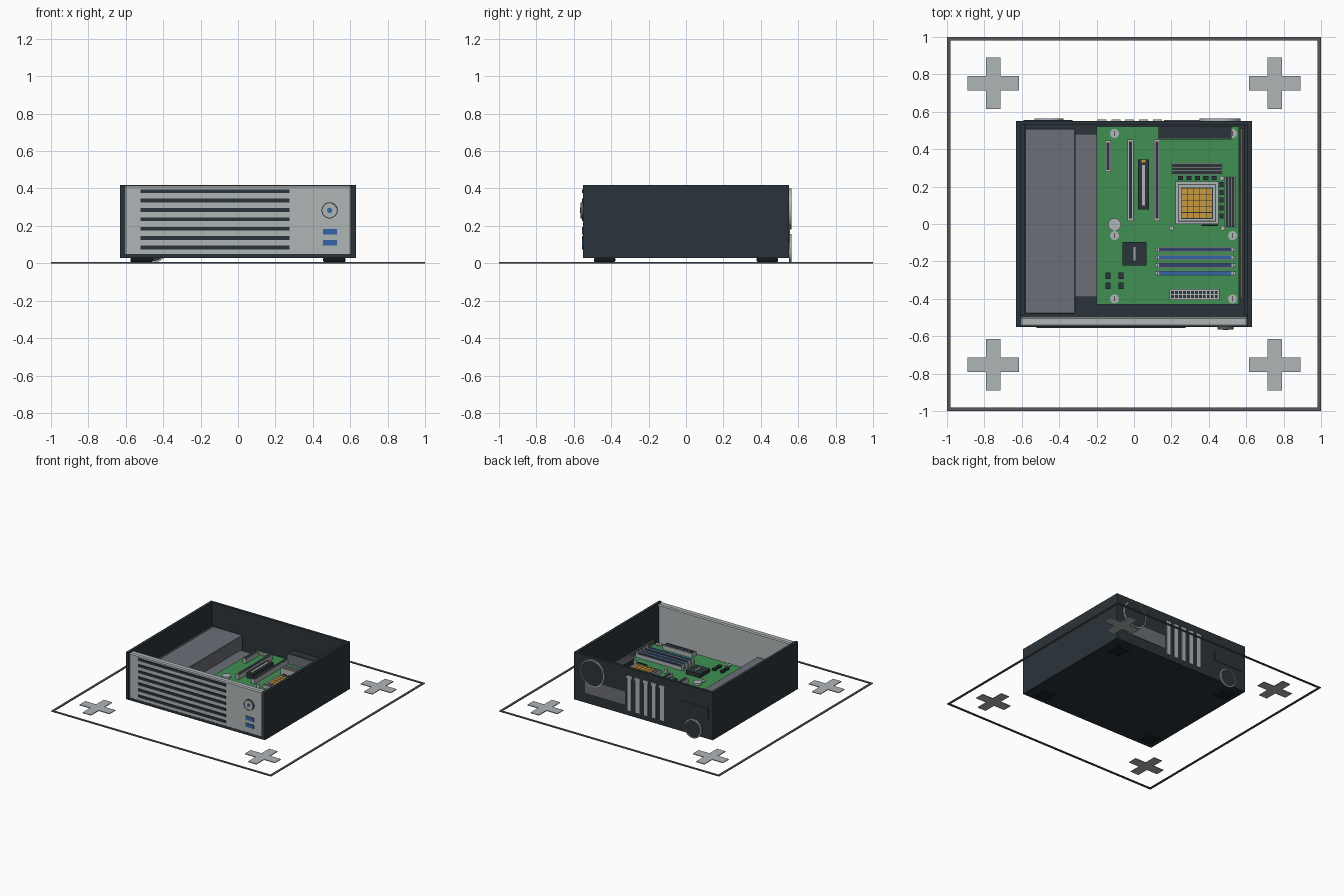
import bpy, bmesh, math
from mathutils import Matrix, Vector

if "Cube" in bpy.data.objects:
    bpy.data.objects.remove(bpy.data.objects["Cube"])


def mat(name, rgb):
    m = bpy.data.materials.new(name)
    m.diffuse_color = (*rgb, 1)
    m.use_nodes = True
    m.node_tree.nodes["Principled BSDF"].inputs["Base Color"].default_value = m.diffuse_color
    return m


DARK = mat("dark_steel", (0.024, 0.034, 0.042))
BLACK = mat("black_rubber", (0.012, 0.015, 0.018))
LIGHT = mat("light_grey", (0.43, 0.46, 0.47))
MID = mat("mid_grey", (0.145, 0.156, 0.18))
LINE = mat("line_grey", (0.10, 0.10, 0.107))
GREEN = mat("board_green", (0.05, 0.28, 0.085))
BLUE = mat("port_blue", (0.035, 0.13, 0.38))
NAVY = mat("socket_navy", (0.03, 0.055, 0.15))
GOLD = mat("contact_gold", (0.58, 0.32, 0.05))


def finish(bm, name, material, bevel=0):
    me = bpy.data.meshes.new(name)
    bm.to_mesh(me)
    bm.free()
    ob = bpy.data.objects.new(name, me)
    bpy.context.collection.objects.link(ob)
    me.materials.append(material)
    if bevel:
        b = ob.modifiers.new("edge", "BEVEL")
        b.width, b.segments = bevel, 1
    return ob


def boxes(name, material, items, bevel=0):
    """Each item is x0, x1, y0, y1, z0, z1."""
    bm = bmesh.new()
    for x0, x1, y0, y1, z0, z1 in items:
        m = Matrix.Translation(((x0 + x1) / 2, (y0 + y1) / 2, (z0 + z1) / 2))
        m = m @ Matrix.Diagonal((x1 - x0, y1 - y0, z1 - z0, 1))
        bmesh.ops.create_cube(bm, size=1, matrix=m)
    return finish(bm, name, material, bevel)


def discs(name, material, centres, r, depth, axis="Z", sides=32):
    """Cylinders around the given centres."""
    bm = bmesh.new()
    rot = Matrix.Rotation(math.pi / 2, 4, "X") if axis == "Y" else Matrix()
    for c in centres:
        bmesh.ops.create_cone(bm, cap_ends=True, segments=sides, radius1=r, radius2=r,
                              depth=depth, matrix=Matrix.Translation(Vector(c)) @ rot)
    return finish(bm, name, material)


def ring(name, material, c, r, width, depth, sides=40):
    """Flat ring facing along y, swept from a rectangle."""
    bm = bmesh.new()
    loops = []
    for i in range(sides):
        a = 2 * math.pi * i / sides
        loops.append([bm.verts.new((c[0] + q * math.cos(a), c[1] + d, c[2] + q * math.sin(a)))
                      for q, d in ((r, -depth / 2), (r, depth / 2),
                                   (r - width, depth / 2), (r - width, -depth / 2))])
    for i in range(sides):
        a, b = loops[i], loops[(i + 1) % sides]
        for k in range(4):
            bm.faces.new((a[k], b[k], b[(k + 1) % 4], a[(k + 1) % 4]))
    bmesh.ops.recalc_face_normals(bm, faces=bm.faces)
    return finish(bm, name, material)


# Ground outline and corner crosses
boxes("ground_outline", LINE, [(-1, 1, -1, -0.982, 0, 0.006), (-1, 1, 0.982, 1, 0, 0.006),
                               (-1, -0.982, -0.982, 0.982, 0, 0.006),
                               (0.982, 1, -0.982, 0.982, 0, 0.006)])
L, W = 0.137, 0.038
cross = []
for x in (-0.752, 0.752):
    for y in (-0.752, 0.752):
        cross += [(x - W, x + W, y - L, y + L, 0, 0.006),
                  (x - L, x - W, y - W, y + W, 0, 0.006),
                  (x + W, x + L, y - W, y + W, 0, 0.006)]
boxes("corner_crosses", LIGHT, cross)

# Open case: floor, side walls, rear wall
boxes("case_floor", DARK, [(-0.63, 0.63, -0.55, 0.552, 0.028, 0.05)])
boxes("case_sides", DARK, [(-0.63, -0.607, -0.552, 0.552, 0.03, 0.418),
                           (0.607, 0.63, -0.552, 0.552, 0.03, 0.418)])
boxes("case_rear", DARK, [(-0.607, 0.607, 0.53, 0.552, 0.03, 0.418)])
boxes("case_inner_lip", DARK, [(-0.607, -0.585, -0.49, 0.53, 0.05, 0.23),
                               (0.59, 0.607, -0.49, 0.53, 0.05, 0.4)])
boxes("feet", BLACK, [(x - 0.06, x + 0.06, y - 0.057, y + 0.057, 0.006, 0.03)
                      for x in (-0.515, 0.515) for y in (-0.435, 0.435)], 0.006)

# Front panel with vents, power button and ports
boxes("front_panel", LIGHT, [(-0.607, 0.607, -0.549, -0.497, 0.034, 0.416)], 0.008)
boxes("front_vents", DARK, [(-0.52, 0.275, -0.556, -0.548, 0.075 + i * 0.05, 0.095 + i * 0.05)
                            for i in range(7)])
c = (0.49, -0.555, 0.283)
discs("power_button", LIGHT, [c], 0.038, 0.016, "Y")
ring("power_button_rim", LINE, c, 0.043, 0.005, 0.02)
discs("power_light", BLUE, [(0.49, -0.563, 0.283)], 0.014, 0.006, "Y", 20)
boxes("front_ports", BLUE, [(0.455, 0.53, -0.555, -0.548, z - 0.015, z + 0.015)
                            for z in (0.11, 0.168)])

# Rear vents, slot covers and port plate
for label, x, z, r in (("large", 0.46, 0.29, 0.11), ("small", -0.455, 0.08, 0.077)):
    ring(label + "_rear_ring", LIGHT, (x, 0.557, z), r, 0.008, 0.012)
    discs(label + "_rear_grille", DARK, [(x, 0.554, z)], r - 0.006, 0.006, "Y", 40)
slots = [0.125 - i * 0.074 for i in range(5)]
boxes("slot_covers", LIGHT, [(x - 0.017, x + 0.017, 0.55, 0.557, 0.07, 0.335) for x in slots]
      + [(x - 0.024, x + 0.024, 0.55, 0.56, 0.335, 0.358) for x in slots])
boxes("rear_port_plate", MID, [(0.16, 0.53, 0.55, 0.5555, 0.11, 0.22)])
boxes("rear_supply_panel", DARK, [(-0.59, -0.33, 0.55, 0.555, 0.19, 0.28)])

# Power supply, board tray and rail
boxes("power_supply", MID, [(-0.583, -0.313, -0.48, 0.51, 0.05, 0.235)], 0.004)
boxes("board_tray", MID, [(-0.313, 0.56, -0.39, 0.48, 0.05, 0.122)])
boxes("side_rail", LINE, [(0.566, 0.582, -0.4, 0.51, 0.05, 0.17)])

# Circuit board
Z = 0.14
boxes("circuit_board", GREEN, [(-0.2, 0.562, -0.43, 0.52, 0.124, Z)])
pts = [(x, y) for x in (-0.104, 0.527) for y in (-0.4, -0.062, 0.484)]
discs("board_screws", LIGHT, [(x, y, Z + 0.004) for x, y in pts], 0.024, 0.008, sides=20)
boxes("screw_slots", LINE, [(x - 0.002, x + 0.002, y - 0.014, y + 0.014, Z, Z + 0.01)
                            for x, y in pts])
discs("battery", LIGHT, [(-0.104, -0.003, Z + 0.008)], 0.034, 0.016)
discs("capacitors", LIGHT, [(0.47, 0.245, Z + 0.02), (0.2, -0.022, Z + 0.015),
                            (0.475, -0.022, Z + 0.015)], 0.013, 0.04, sides=16)

# Expansion slots
slot_list = [(-0.139, 0.278, 0.447), (-0.019, 0.017, 0.452), (0.123, 0.017, 0.452)]
boxes("expansion_slots", LIGHT, [(x - 0.016, x + 0.016, a, b, Z, Z + 0.035)
                                 for x, a, b in slot_list])
boxes("expansion_grooves", DARK, [(x - 0.008, x + 0.008, a + 0.012, b - 0.012, Z, Z + 0.038)
                                  for x, a, b in slot_list])
boxes("graphics_slot", DARK, [(0.021, 0.081, 0.078, 0.345, Z, Z + 0.04)])
boxes("graphics_slot_core", LIGHT, [(0.044, 0.058, 0.1, 0.315, Z, Z + 0.044)])
boxes("graphics_slot_latch", GOLD, [(0.04, 0.062, 0.33, 0.343, Z, Z + 0.045)])

# Rear port block on the board
boxes("port_block", DARK, [(0.13, 0.522, 0.457, 0.525, Z, 0.225)])
boxes("port_block_face", MID, [(0.13, 0.522, 0.453, 0.458, Z, 0.222)])

# Finned coolers beside the processor
boxes("cooler_bases", DARK, [(0.205, 0.468, 0.263, 0.325, Z, Z + 0.05),
                             (0.484, 0.543, -0.015, 0.25, Z, Z + 0.05)])
boxes("cooler_fins", LIGHT, [(0.2, 0.473, 0.263 + i * 0.018, 0.271 + i * 0.018, Z, Z + 0.06)
                             for i in range(4)]
      + [(0.484 + i * 0.017, 0.492 + i * 0.017, -0.02, 0.255, Z, Z + 0.06) for i in range(4)])
boxes("regulators", DARK, [(0.235 + i * 0.045, 0.262 + i * 0.045, 0.235, 0.256, Z, Z + 0.02)
                           for i in range(5)]
      + [(0.457, 0.479, 0.03 + i * 0.042, 0.057 + i * 0.042, Z, Z + 0.02) for i in range(5)])

# Processor socket with contact grid
boxes("processor_socket", LIGHT, [(0.222, 0.452, 0.0, 0.228, Z, Z + 0.025)])
boxes("socket_frame", LINE, [(0.234, 0.438, 0.012, 0.214, Z, Z + 0.028)])
boxes("processor_plate", LIGHT, [(0.24, 0.432, 0.018, 0.208, Z, Z + 0.031)])
boxes("contact_bed", DARK, [(0.252, 0.422, 0.028, 0.194, Z, Z + 0.034)])
boxes("contacts", GOLD, [(0.255 + i * 0.033, 0.285 + i * 0.033, 0.031 + j * 0.0325,
                          0.06 + j * 0.0325, Z, Z + 0.037)
                         for i in range(5) for j in range(5)])
boxes("socket_lever", BLACK, [(0.36, 0.45, -0.012, -0.004, Z, Z + 0.03)])

# Chips
boxes("chipset", DARK, [(-0.061, 0.067, -0.222, -0.095, Z, Z + 0.03)])
boxes("chipset_mark", LIGHT, [(-0.002, 0.008, -0.196, -0.124, Z, Z + 0.034)])
boxes("small_chips", DARK, [(x - 0.013, x + 0.013, y - 0.017, y + 0.017, Z, Z + 0.018)
                            for x in (-0.139, -0.07) for y in (-0.276, -0.33)])

# Memory slots
rows = [-0.136, -0.179, -0.221, -0.263]
boxes("memory_slots", LIGHT, [(0.125, 0.533, y - 0.013, y + 0.013, Z, Z + 0.03) for y in rows])
for i, y in enumerate(rows):
    boxes("memory_groove", BLUE if i % 2 else NAVY,
          [(0.135, 0.522, y - 0.0085, y + 0.0085, Z, Z + 0.035)])
boxes("memory_latches", LIGHT, [(x - 0.009, x + 0.009, y - 0.009, y + 0.009, Z, Z + 0.042)
                                for x in (0.12, 0.537) for y in rows])

# Board power connector
boxes("power_connector", LIGHT, [(0.19, 0.458, -0.405, -0.348, Z, Z + 0.035)])
boxes("power_pins", DARK, [(0.199 + i * 0.0212, 0.214 + i * 0.0212, y - 0.008, y + 0.008,
                            Z, Z + 0.038) for i in range(12) for y in (-0.388, -0.365)])
